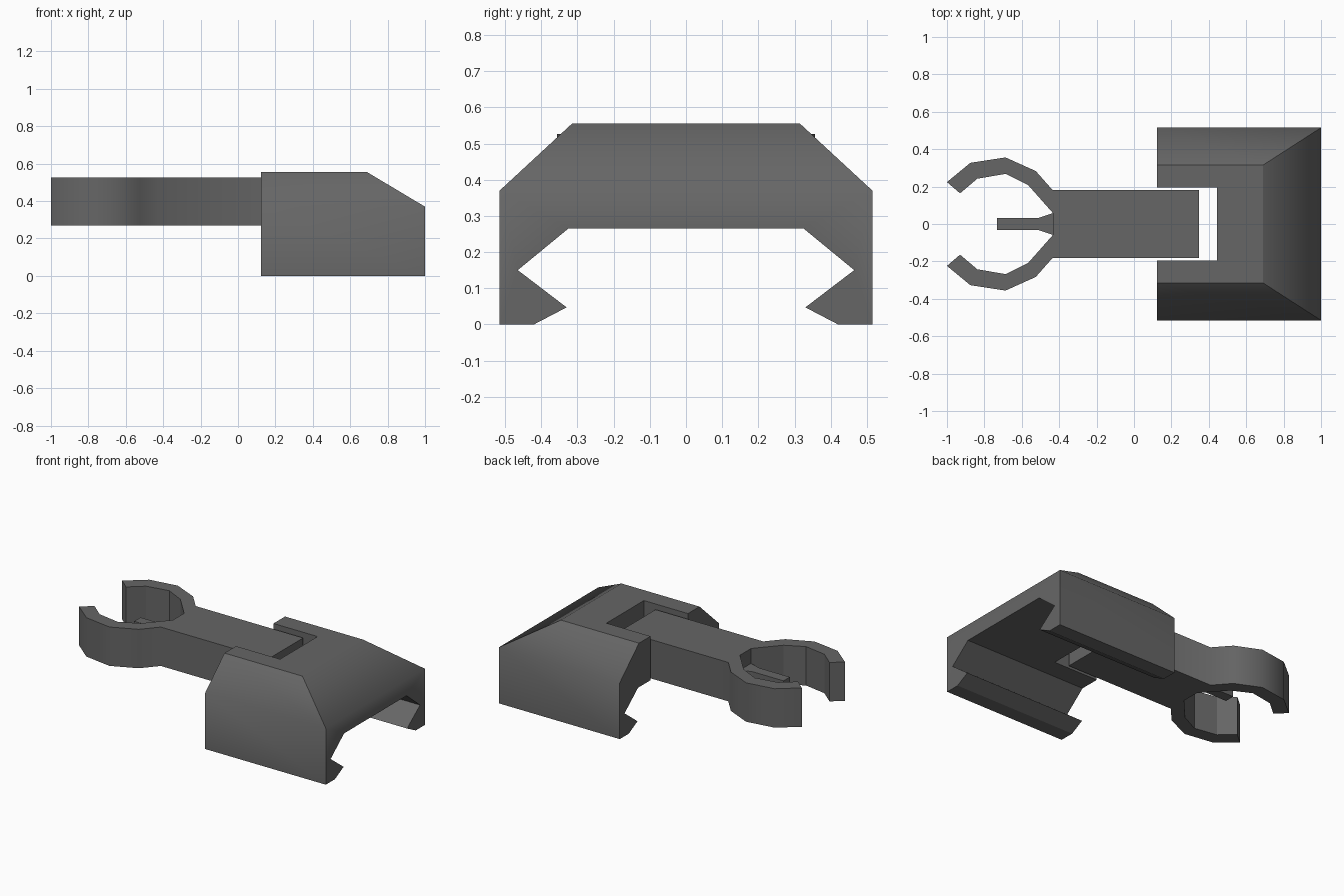
import bpy, bmesh, math
from mathutils import Vector

if "Cube" in bpy.data.objects:
    bpy.data.objects.remove(bpy.data.objects["Cube"])

grey = bpy.data.materials.new("dark_grey")
grey.diffuse_color = (0.133, 0.133, 0.133, 1)
grey.use_nodes = True
grey.node_tree.nodes["Principled BSDF"].inputs["Base Color"].default_value = grey.diffuse_color


def prism(name, profile, offset, extrude):
    """Extrude a closed list of 3D points (shifted by offset) along a vector."""
    bm = bmesh.new()
    face = bm.faces.new([bm.verts.new(Vector(p) + Vector(offset)) for p in profile])
    ext = bmesh.ops.extrude_face_region(bm, geom=[face])
    verts = [v for v in ext["geom"] if isinstance(v, bmesh.types.BMVert)]
    bmesh.ops.translate(bm, verts=verts, vec=extrude)
    bmesh.ops.recalc_face_normals(bm, faces=bm.faces)
    me = bpy.data.meshes.new(name)
    bm.to_mesh(me)
    bm.free()
    me.materials.append(grey)
    ob = bpy.data.objects.new(name, me)
    bpy.context.collection.objects.link(ob)
    return ob


def activate(ob):
    bpy.ops.object.select_all(action="DESELECT")
    ob.select_set(True)
    bpy.context.view_layer.objects.active = ob


def smooth(ob, degrees, is_sharp):
    """Smooth by angle, keeping edges for which is_sharp(a, b) holds crisp."""
    activate(ob)
    for e in ob.data.edges:
        if is_sharp(*(ob.data.vertices[i].co for i in e.vertices)):
            e.use_edge_sharp = True
    bpy.ops.object.shade_smooth_by_angle(angle=math.radians(degrees), keep_sharp_edges=True)


def mirrored(half):
    return half + [(a, -b) for a, b in reversed(half)]


# Clip-on body: hooked cross-section run along x
half = [(0.265, 0.325), (0.15, 0.465), (0.047, 0.33), (0, 0.42),
        (0, 0.515), (0.37, 0.515), (0.555, 0.315)]
body = prism("body", [(0, y, z) for z, y in mirrored(half)],
             (0.122, 0, 0), (0.878, 0, 0))

# Sloped nose
bm = bmesh.new()
bm.from_mesh(body.data)
bmesh.ops.bisect_plane(bm, geom=bm.verts[:] + bm.edges[:] + bm.faces[:], dist=1e-4,
                       plane_co=(1, 0, 0.37), plane_no=(0.185, 0, 0.31),
                       clear_outer=True)
bmesh.ops.holes_fill(bm, edges=[e for e in bm.edges if e.is_boundary], sides=0)
bmesh.ops.recalc_face_normals(bm, faces=bm.faces)
bm.to_mesh(body.data)
bm.free()

# Slot for the arm
slot = prism("slot_cutter", [(-0.2, -0.195, 0), (0.443, -0.195, 0),
                             (0.443, 0.195, 0), (-0.2, 0.195, 0)],
             (0, 0, 0.15), (0, 0, 0.6))
slot.hide_render = True
mod = body.modifiers.new("slot", "BOOLEAN")
mod.operation = "DIFFERENCE"
mod.solver = "EXACT"
mod.object = slot
activate(body)
bpy.ops.object.modifier_apply(modifier=mod.name)
bpy.data.objects.remove(slot)

# Only the shoulder line around the body is blended
smooth(body, 62, lambda a, b: any(abs(p.z - 0.37) > 1e-3 for p in (a, b)))

# Arm with two curved clip jaws, one outline: smooth outside, faceted inside
outline = [(0.348, 0.181), (-0.435, 0.181), (-0.525, 0.283), (-0.687, 0.356),
           (-0.875, 0.327), (-1, 0.224), (-0.93, 0.164), (-0.838, 0.242),
           (-0.687, 0.268), (-0.565, 0.207), (-0.433, 0.058)]
inner = outline[6:]
arm = prism("clip_arm", [(x, y, 0) for x, y in mirrored(outline)],
            (0, 0, 0.27), (0, 0, 0.256))
smooth(arm, 50, lambda a, b: abs(a.z - b.z) > 0.1 and any(
    abs(a.x - x) < 1e-3 and abs(abs(a.y) - y) < 1e-3 for x, y in inner))

# Thin tongue between the jaws
tongue = [(-0.433, 0.058), (-0.51, 0.033), (-0.733, 0.033)]
prism("clip_tongue", [(x, y, 0) for x, y in mirrored(tongue)],
      (0, 0, 0.368), (0, 0, 0.06))
